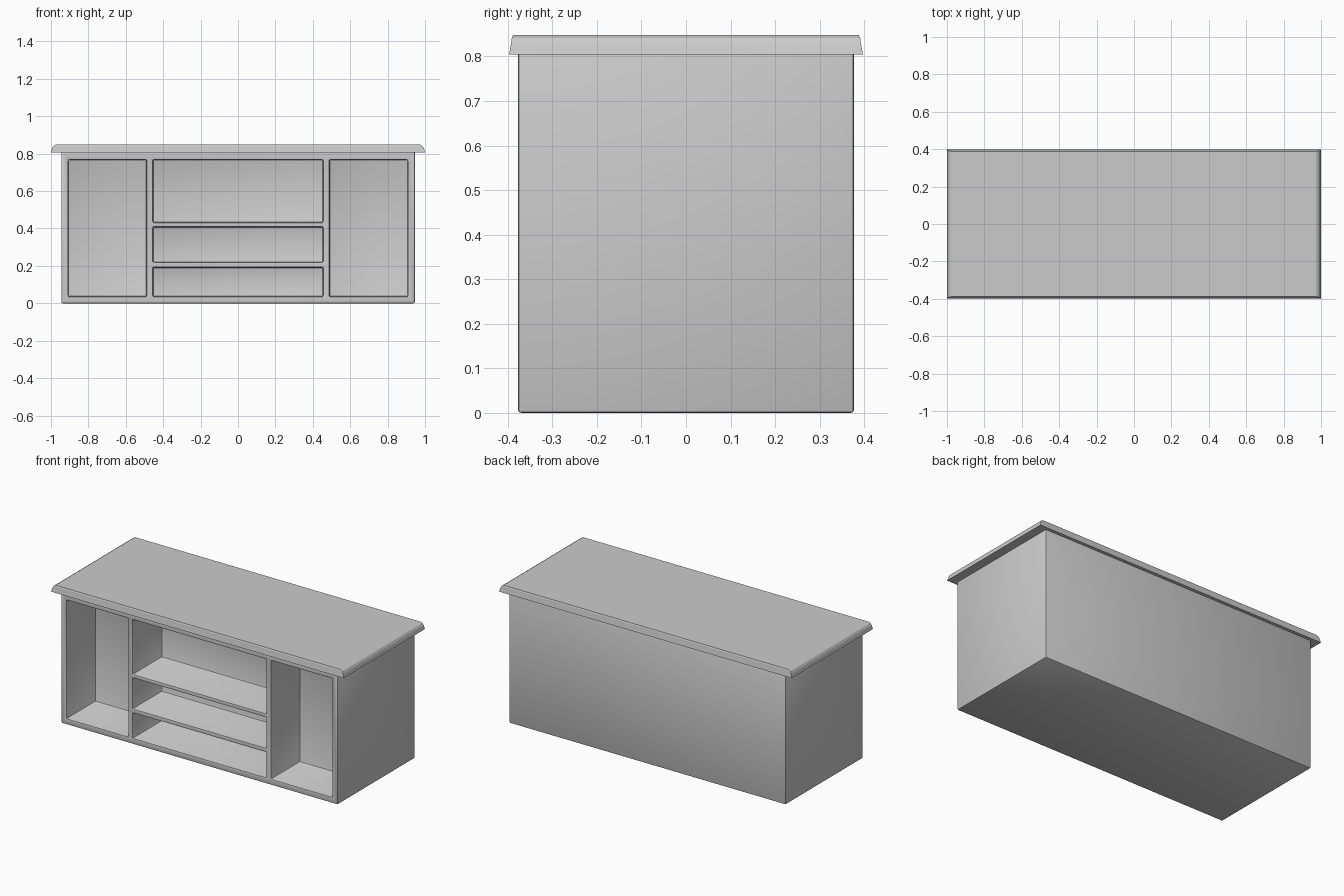
import bpy, bmesh

if "Cube" in bpy.data.objects:
    bpy.data.objects.remove(bpy.data.objects["Cube"])


def finish(name, bm):
    bmesh.ops.recalc_face_normals(bm, faces=bm.faces[:])
    me = bpy.data.meshes.new(name)
    bm.to_mesh(me)
    bm.free()
    ob = bpy.data.objects.new(name, me)
    bpy.context.collection.objects.link(ob)
    return ob


def add_box(bm, x0, x1, y0, y1, z0, z1):
    verts = bmesh.ops.create_cube(bm, size=1)["verts"]
    for v in verts:
        v.co.x = x1 if v.co.x > 0 else x0
        v.co.y = y1 if v.co.y > 0 else y0
        v.co.z = z1 if v.co.z > 0 else z0


# Cabinet body: solid block
bm = bmesh.new()
add_box(bm, -0.945, 0.945, -0.377, 0.377, 0, 0.815)
body = finish("cabinet_body", bm)

# Open compartments cut into the front: two tall sides, three stacked shelves
FRONT, BACK = -0.5, -0.095
bm = bmesh.new()
for x0, x1, z0, z1 in [
    (-0.908, -0.489, 0.037, 0.768),
    (0.489, 0.908, 0.037, 0.768),
    (-0.455, 0.455, 0.432, 0.768),
    (-0.455, 0.455, 0.219, 0.408),
    (-0.455, 0.455, 0.037, 0.192),
]:
    add_box(bm, x0, x1, FRONT, BACK, z0, z1)
cutter = finish("compartment_cutter", bm)
cutter.hide_render = True

cut = body.modifiers.new("compartments", "BOOLEAN")
cut.operation = "DIFFERENCE"
cut.solver = "EXACT"
cut.object = cutter
bpy.context.view_layer.objects.active = body
body.select_set(True)
bpy.ops.object.modifier_apply(modifier=cut.name)
bpy.data.objects.remove(cutter)

# Small softened edges
bev = body.modifiers.new("edge_bevel", "BEVEL")
bev.width = 0.007
bev.segments = 2
bev.limit_method = "ANGLE"
bpy.ops.object.modifier_apply(modifier=bev.name)
bpy.ops.object.shade_smooth_by_angle()

# Overhanging top: stacked rectangles with sloped, rounded rim (half x, half y, z)
rings = [(1.0, 0.397, 0.805), (0.994, 0.393, 0.828),
         (0.987, 0.391, 0.841), (0.974, 0.388, 0.848)]
bm = bmesh.new()
loops = [[bm.verts.new((sx * hx, sy * hy, z))
          for sx, sy in ((-1, -1), (1, -1), (1, 1), (-1, 1))]
         for hx, hy, z in rings]
for lo, hi in zip(loops, loops[1:]):
    for i in range(4):
        j = (i + 1) % 4
        bm.faces.new((lo[i], lo[j], hi[j], hi[i]))
bm.faces.new(loops[0][::-1])
bm.faces.new(loops[-1])
finish("desk_top", bm)
